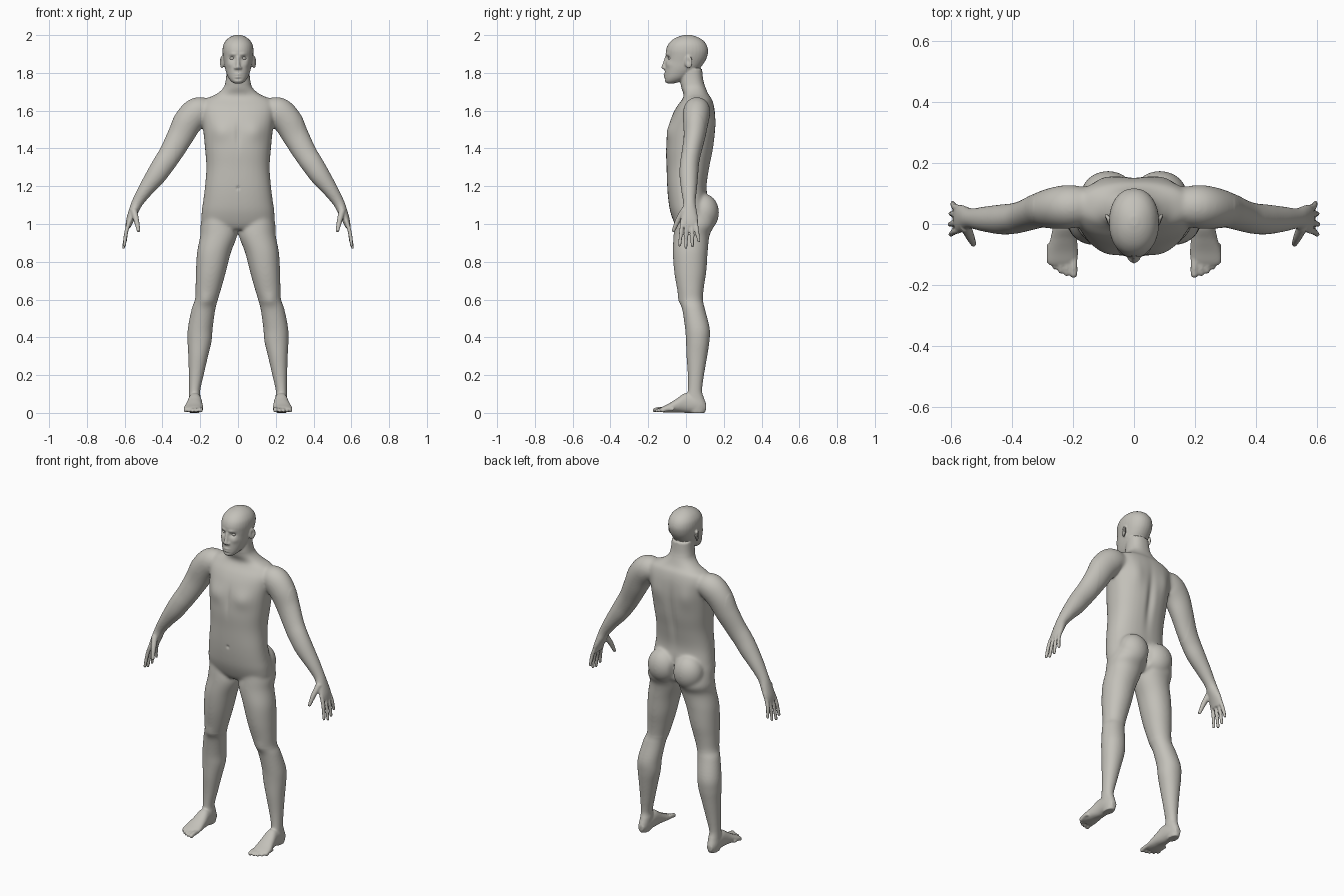
import bpy, bmesh, math
from mathutils import Vector, Matrix

skin = bpy.data.materials.new("warm grey")
skin.diffuse_color = (0.55, 0.535, 0.49, 1)
bm = bmesh.new()
N = 32


def spline(rows, k=5):
    """Catmull-Rom through rows of numbers."""
    out = []
    for i in range(len(rows) - 1):
        p0, p1 = rows[max(i - 1, 0)], rows[i]
        p2, p3 = rows[i + 1], rows[min(i + 2, len(rows) - 1)]
        for s in range(k):
            t = s / k
            out.append([b + 0.5 * t * (c - a + t * (2 * a - 5 * b + 4 * c - d + t * (3 * (b - c) + d - a)))
                        for a, b, c, d in zip(p0, p1, p2, p3)])
    return out + [list(rows[-1])]


def skin_rings(rings, side):
    vr = [[bm.verts.new((p[0] * side, p[1], p[2])) for p in r] for r in rings]
    for a, b in zip(vr, vr[1:]):
        for i in range(N):
            j = (i + 1) % N
            bm.faces.new((a[i], a[j], b[j], b[i]))
    bm.faces.new(vr[0][::-1])
    bm.faces.new(vr[-1])


def slices(rows, axis="z", e=2.2, sides=(1,)):
    """Loft of rounded slices: (position, x0, x1, b0, b1)."""
    rings = []
    for t, a0, a1, b0, b1 in spline(rows):
        ring = []
        for i in range(N):
            c, s = math.cos(math.tau * i / N), math.sin(math.tau * i / N)
            x = (a0 + a1) / 2 + (a1 - a0) / 2 * math.copysign(abs(c) ** (2 / e), c)
            b = (b0 + b1) / 2 + (b1 - b0) / 2 * math.copysign(abs(s) ** (2 / e), s)
            ring.append((x, b, t) if axis == "z" else (x, t, b))
        rings.append(ring)
    for s in sides:
        skin_rings(rings, s)


def ball(c, r, turn=0, sides=(1, -1), target=None):
    for s in sides:
        m = Matrix.Translation((c[0] * s, c[1], c[2])) @ Matrix.Rotation(turn * s, 4, "Z") @ Matrix.Diagonal((*r, 1))
        bmesh.ops.create_uvsphere(target or bm, u_segments=24, v_segments=16, radius=1, matrix=m)


def tube(rows, sides=(1, -1), round_ends=True):
    """Limb along a path: (x, y, z, radius in y, radius across)."""
    pts = spline(rows)
    rings = []
    for i, (x, y, z, ry, rp) in enumerate(pts):
        d = Vector(pts[min(i + 1, len(pts) - 1)][:3]) - Vector(pts[max(i - 1, 0)][:3])
        d.normalize()
        ref = Vector((0, 1, 0)) if abs(d.y) < 0.8 else Vector((1, 0, 0))
        v = (ref - d * ref.dot(d)).normalized()
        w = d.cross(v)
        rings.append([Vector((x, y, z)) + v * ry * math.cos(math.tau * k / N) + w * rp * math.sin(math.tau * k / N)
                      for k in range(N)])
    for s in sides:
        skin_rings(rings, s)
    if round_ends:
        ball(rows[-1][:3], (rows[-1][3],) * 3, sides=sides)


def sym(rows):
    return [(z, -h, h, f, b) for z, h, f, b in rows]


# torso and neck
slices(sym([(0.97, .10, -.04, .09), (1.0, .185, -.06, .12), (1.06, .193, -.082, .125), (1.12, .185, -.093, .118),
            (1.2, .175, -.10, .11), (1.3, .168, -.103, .125), (1.4, .175, -.106, .145), (1.5, .185, -.095, .155),
            (1.57, .195, -.075, .155), (1.62, .20, -.05, .15), (1.66, .175, -.02, .138), (1.685, .12, -.012, .12),
            (1.72, .078, -.025, .105), (1.76, .065, -.03, .092), (1.82, .06, -.03, .085)]), e=2.35)
ball((.085, .095, 1.06), (.09, .08, .10))

# head, nose, ears
slices(sym([(1.745, .022, -.103, -.06), (1.757, .038, -.112, -.02), (1.78, .054, -.113, .02), (1.82, .068, -.112, .07),
            (1.86, .075, -.108, .10), (1.89, .08, -.106, .113), (1.92, .082, -.106, .117), (1.95, .077, -.095, .108),
            (1.975, .061, -.072, .087), (1.992, .038, -.04, .055), (2.001, .012, -.005, .025)]), e=2.15)
tube([(0, -.104, 1.885, .008, .008), (0, -.112, 1.855, .009, .009), (0, -.12, 1.83, .011, .012)], sides=(1,))
ball((.012, -.112, 1.826), (.009, .011, .008))
ball((.085, .014, 1.857), (.008, .023, .034), turn=-0.4)

# legs
slices([(1.08, .04, .175, -.05, .13), (1.0, .01, .198, -.06, .15), (.94, .004, .2, -.066, .125),
        (.85, .037, .217, -.07, .115), (.75, .063, .223, -.063, .108), (.67, .085, .225, -.05, .096),
        (.6, .106, .228, -.035, .09), (.55, .12, .245, -.02, .10), (.45, .134, .265, -.005, .125),
        (.38, .14, .267, 0, .124), (.3, .159, .263, .003, .112), (.2, .182, .26, .01, .095),
        (.12, .2, .259, .01, .085), (.08, .198, .26, 0, .095), (.04, .2, .262, 0, .108),
        (0, .205, .257, .02, .10)], e=2.1, sides=(1, -1))

# feet and toes
slices([(.105, .213, .248, .012, .05), (.06, .198, .262, 0, .09), (0, .192, .265, 0, .105),
        (-.05, .187, .275, .003, .075), (-.09, .184, .286, .002, .05), (-.122, .186, .287, .003, .034),
        (-.135, .192, .28, .006, .026)], axis="y", sides=(1, -1))
for x, y, r in ((.198, -.165, .0125), (.221, -.163, .009), (.241, -.155, .009), (.26, -.142, .0085), (.278, -.124, .0085)):
    tube([(x, y + .06, .02, r, r), (x, y + .025, .019, r, r), (x, y, r + .002, r, r)])

# arms and palms
tube([(.15, .06, 1.6, .06, .06), (.21, .057, 1.595, .072, .078), (.262, .052, 1.545, .068, .078),
      (.305, .045, 1.465, .058, .07), (.355, .028, 1.375, .051, .062), (.395, .018, 1.315, .05, .058),
      (.435, .015, 1.255, .049, .053), (.49, .016, 1.18, .041, .04), (.532, .018, 1.115, .033, .03),
      (.552, .018, 1.07, .039, .026), (.572, .018, 1.02, .046, .02), (.582, .018, .985, .041, .014)], round_ends=False)

# fingers and thumb
for y0, x1, y1, z1 in ((-.019, .602, -.034, .888), (.006, .605, -.001, .876), (.031, .602, .034, .884), (.051, .596, .068, .91)):
    tube([(.572, y0, 1.02, .011, .011), (.59, y0 * .6 + y1 * .4, .965, .0105, .0105), (x1, y1, z1, .0085, .0085)])
tube([(.553, -.008, 1.075, .018, .018), (.538, -.042, 1.02, .0145, .0145), (.527, -.066, .965, .0095, .0095)])

# fuse the parts into one skin
bmesh.ops.recalc_face_normals(bm, faces=bm.faces)
mesh = bpy.data.meshes.new("body")
bm.to_mesh(mesh)
bm.free()
body = bpy.data.objects.new("body", mesh)
bpy.context.collection.objects.link(body)
rm = body.modifiers.new("fuse", "REMESH")
rm.mode = "VOXEL"
rm.voxel_size = 0.005
sm = body.modifiers.new("soften", "SMOOTH")
sm.factor, sm.iterations = 0.5, 4
bpy.context.view_layer.update()
fused = bpy.data.meshes.new_from_object(body.evaluated_get(bpy.context.evaluated_depsgraph_get()))
body.modifiers.clear()
body.data = fused

# blend the joints, then press in the anatomy: centre, radii, push (mirrored)
bm = bmesh.new()
bm.from_mesh(fused)
blend = [v for v in bm.verts if abs(v.co.x) < .33 and .6 < v.co.z < 1.74]
for _ in range(20):
    bmesh.ops.smooth_vert(bm, verts=blend, factor=0.5, use_axis_x=True, use_axis_y=True, use_axis_z=True)
bumps = [
    ((.031, -.098, 1.877), (.015, .03, .011), (0, .013, 0)),    # eye socket
    ((.026, -.10, 1.899), (.018, .03, .008), (0, -.005, 0)),    # brow
    ((.042, -.09, 1.845), (.018, .03, .016), (.002, -.004, 0)), # cheek
    ((0, -.113, 1.792), (.017, .02, .005), (0, -.006, 0)),      # upper lip
    ((0, -.113, 1.778), (.015, .02, .005), (0, -.006, 0)),      # lower lip
    ((0, -.11, 1.767), (.018, .02, .005), (0, .004, 0)),        # under lip
    ((.09, -.085, 1.49), (.055, .06, .05), (0, -.011, 0)),      # chest
    ((0, -.10, 1.47), (.014, .04, .07), (0, .005, 0)),          # breastbone
    ((0, -.10, 1.19), (.008, .03, .009), (0, .006, 0)),         # navel
    ((0, .14, 1.40), (.022, .06, .15), (0, -.012, 0)),          # spine
    ((.10, .14, 1.53), (.045, .05, .07), (0, .009, 0)),         # shoulder blade
    ((0, .13, 1.04), (.012, .07, .06), (0, -.018, 0)),          # cleft
    ((.17, -.03, .6), (.03, .03, .035), (0, -.006, 0)),         # kneecap
    ((.095, .012, 1.862), (.02, .009, .015), (-.006, 0, 0)),    # ear hollow
]
for v in bm.verts:
    p, s = v.co.copy(), (1 if v.co.x >= 0 else -1)
    for c, r, d in bumps:
        q = ((abs(p.x) - c[0]) / r[0]) ** 2 + ((p.y - c[1]) / r[1]) ** 2 + ((p.z - c[2]) / r[2]) ** 2
        if q < 9:
            v.co += Vector((d[0] * s, d[1], d[2])) * math.exp(-q)
bm.to_mesh(fused)
bm.free()

# eyes
bm = bmesh.new()
ball((.031, -.083, 1.877), (.013, .0115, .009), target=bm)
eye_mesh = bpy.data.meshes.new("eyes")
bm.to_mesh(eye_mesh)
bm.free()
eyes = bpy.data.objects.new("eyes", eye_mesh)
bpy.context.collection.objects.link(eyes)

for ob in (body, eyes):
    ob.data.materials.clear()
    ob.data.materials.append(skin)
    ob.data.shade_smooth()
